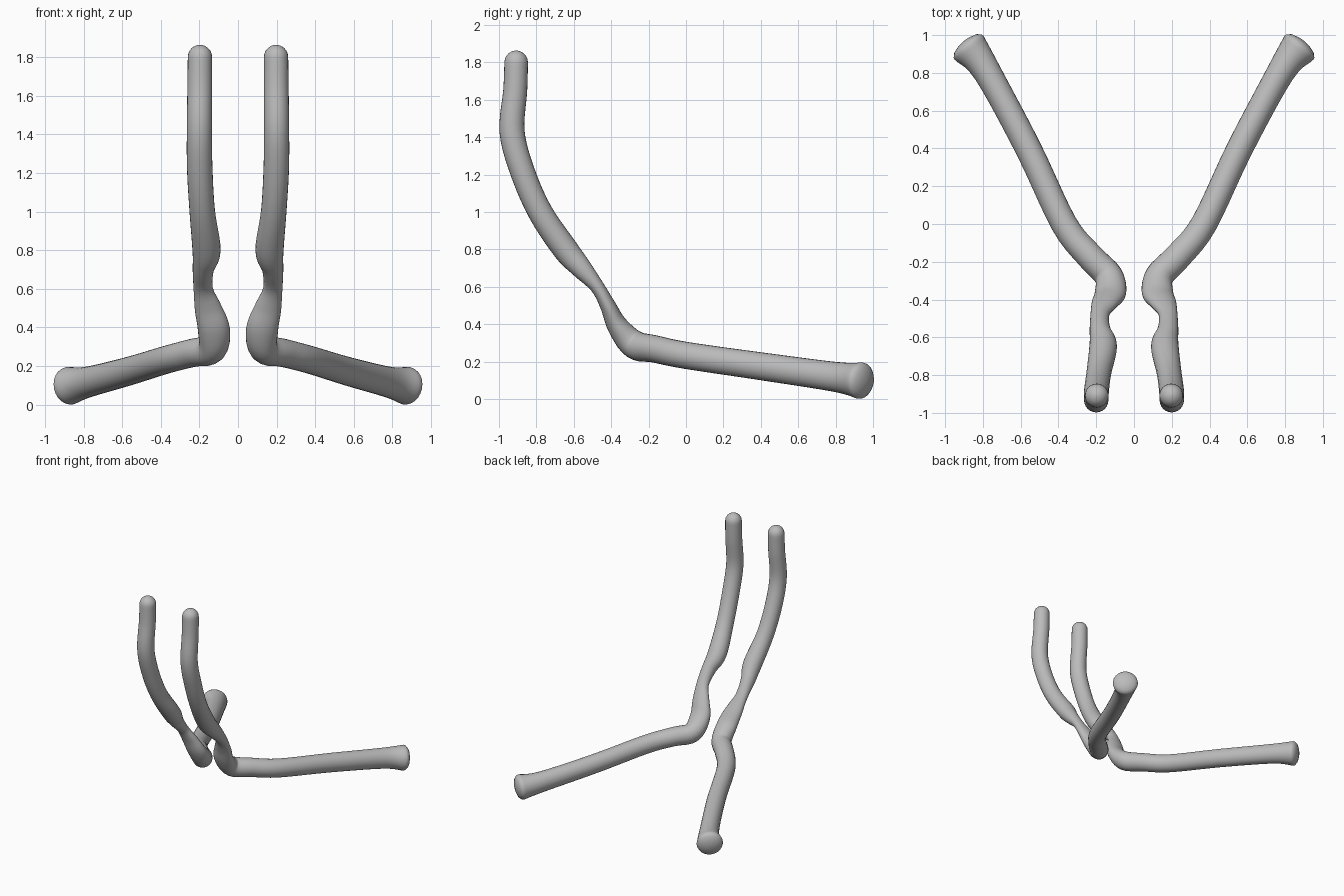
import bpy, bmesh, math
from mathutils import Vector

if "Cube" in bpy.data.objects:
    bpy.data.objects.remove(bpy.data.objects["Cube"], do_unlink=True)

grey = bpy.data.materials.new("matte_grey")
grey.use_nodes = True
grey.diffuse_color = (0.5, 0.5, 0.5, 1)
grey.node_tree.nodes["Principled BSDF"].inputs["Base Color"].default_value = (0.5, 0.5, 0.5, 1)

SIDES, STEPS = 24, 5

# Centre line from the upright tip to the flared foot: x, y, z, half width, half depth
PATH = [
    (.197, -.908, 1.80, .063, .063),
    (.198, -.913, 1.65, .064, .064),
    (.200, -.930, 1.43, .065, .067),
    (.198, -.876, 1.22, .066, .066),
    (.185, -.780, 1.00, .066, .066),
    (.163, -.645, .80, .073, .068),
    (.180, -.560, .70, .055, .056),
    (.180, -.475, .60, .050, .038),
    (.155, -.418, .50, .070, .042),
    (.125, -.365, .39, .083, .057),
    (.135, -.275, .29, .076, .076),
    (.235, -.170, .268, .073, .073),
    (.370, 0, .233, .070, .072),
    (.560, .400, .175, .070, .074),
    (.775, .800, .118, .074, .080),
    (.872, .932, .098, .100, .098),
]


def spline(p, t):
    """Catmull-Rom blend of four path points."""
    return [0.5 * (2 * b + (c - a) * t + (2 * a - 5 * b + 4 * c - d) * t * t
                   + (3 * b - a - 3 * c + d) * t ** 3) for a, b, c, d in zip(*p)]


def sample_path():
    out = []
    last = len(PATH) - 1
    for i in range(last):
        quad = [PATH[max(0, min(last, i + k))] for k in (-1, 0, 1, 2)]
        out += [spline(quad, s / STEPS) for s in range(STEPS)]
    return out + [list(PATH[-1])]


def build_tube(name):
    rows = sample_path()
    pts = [Vector(r[:3]) for r in rows]
    size = [(r[3], r[4]) for r in rows]
    tang = [(pts[min(i + 1, len(pts) - 1)] - pts[max(i - 1, 0)]).normalized()
            for i in range(len(pts))]
    rings = list(zip(pts, tang, size))

    # Rounded upright tip, then a shallow domed foot
    p, t, s = rings[0]
    dome = [(p - t * s[0] * math.sin(a), t, [v * math.cos(a) for v in s])
            for a in (1.5, 1.2, .9, .6, .3)]
    p, t, s = rings[-1]
    foot = [(p + t * d, t, [v * k for v in s])
            for d, k in ((.012, .97), (.03, .78), (.042, .4), (.046, .08))]

    bm = bmesh.new()
    loops = []
    for p, t, s in dome + rings + foot:
        u = (Vector((1, 0, 0)) - t * t.x).normalized()
        n = t.cross(u)
        angles = [2 * math.pi * k / SIDES for k in range(SIDES)]
        loops.append([bm.verts.new(p + u * s[0] * math.cos(a) + n * s[1] * math.sin(a))
                      for a in angles])
    for a, b in zip(loops, loops[1:]):
        for k in range(SIDES):
            j = (k + 1) % SIDES
            bm.faces.new((a[k], a[j], b[j], b[k]))
    bm.faces.new(loops[0])
    bm.faces.new(loops[-1])
    bmesh.ops.recalc_face_normals(bm, faces=bm.faces)
    for f in bm.faces:
        f.smooth = True
    mesh = bpy.data.meshes.new(name)
    bm.to_mesh(mesh)
    bm.free()
    mesh.materials.append(grey)
    obj = bpy.data.objects.new(name, mesh)
    bpy.context.collection.objects.link(obj)
    return obj


# Left bent tube, mirrored to make the right one
tubes = build_tube("bent_tubes")
mirror = tubes.modifiers.new("mirror", "MIRROR")
mirror.use_mirror_merge = False
